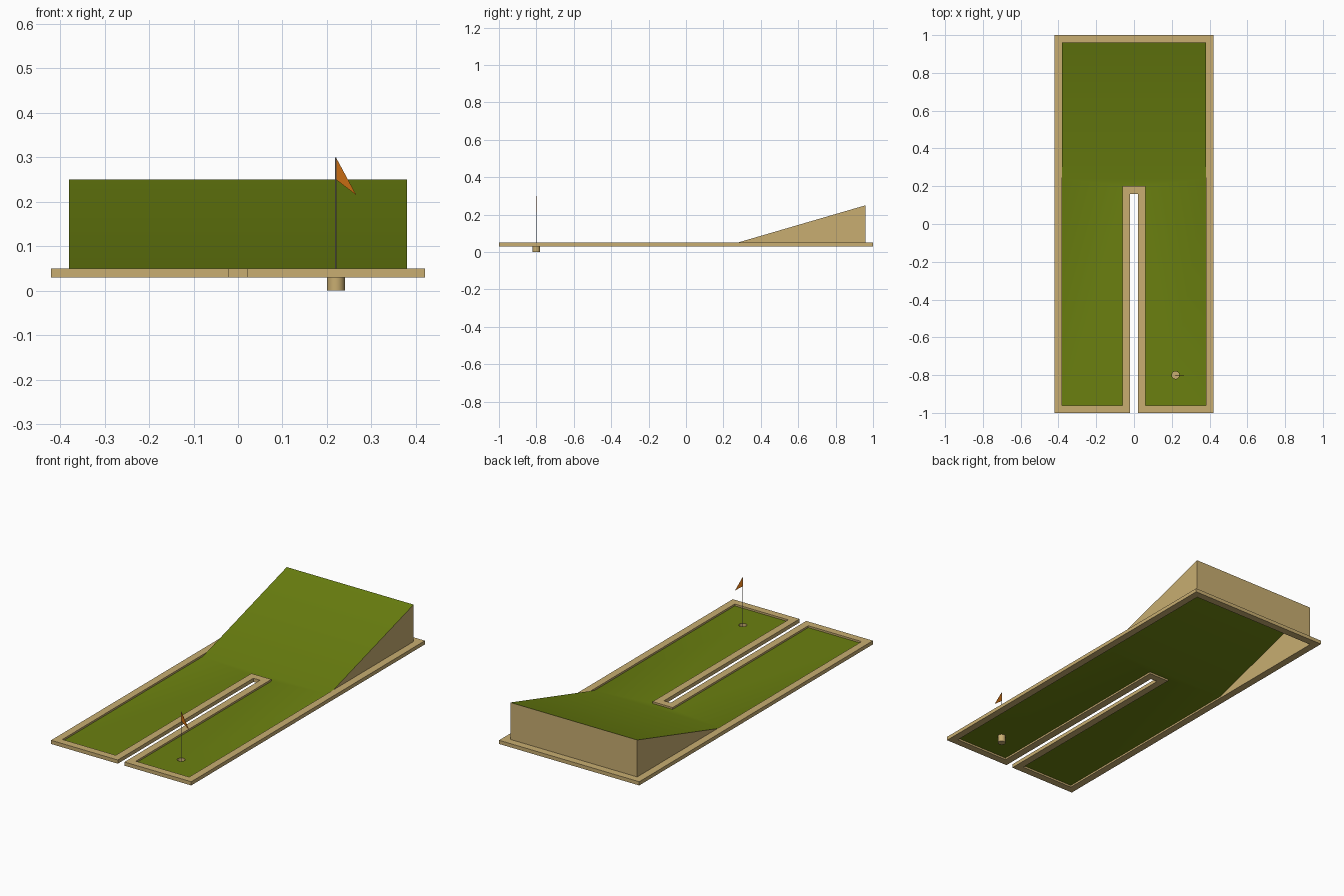
import bpy, bmesh, math
from mathutils import Vector

if "Cube" in bpy.data.objects:
    bpy.data.objects.remove(bpy.data.objects["Cube"])


def material(name, rgb):
    m = bpy.data.materials.new(name)
    m.diffuse_color = (*rgb, 1)
    m.use_nodes = True
    m.node_tree.nodes["Principled BSDF"].inputs["Base Color"].default_value = m.diffuse_color
    return m


WOOD = material("light wood", (0.58, 0.42, 0.165))
TURF = material("turf green", (0.145, 0.215, 0.005))
ORANGE = material("flag orange", (0.58, 0.15, 0.006))
GREY = material("pole grey", (0.30, 0.27, 0.24))

CUP = (0.22, -0.8)
R = 0.02
FLOOR = 0.04


def finish(name, bm, mat, smooth=False):
    me = bpy.data.meshes.new(name)
    bm.to_mesh(me)
    bm.free()
    me.materials.append(mat)
    for p in me.polygons:
        p.use_smooth = smooth
    ob = bpy.data.objects.new(name, me)
    bpy.context.collection.objects.link(ob)
    return ob


def u_outline(edge_x, front, slot_x, slot_end, back):
    # U-shaped outline with a slot open to the front
    return [(-edge_x, front), (-slot_x, front), (-slot_x, slot_end), (slot_x, slot_end),
            (slot_x, front), (edge_x, front), (edge_x, back), (-edge_x, back)]


def fill(bm, loops, z):
    # Fill an outline with a hole in it; return the loops' vertices
    out, edges = [], []
    for loop in loops:
        vs = [bm.verts.new((x, y, z)) for x, y in loop]
        edges += [bm.edges.new((vs[i], vs[(i + 1) % len(vs)])) for i in range(len(vs))]
        out.append(vs)
    bmesh.ops.triangle_fill(bm, use_beauty=True, use_dissolve=False, edges=edges,
                            normal=Vector((0, 0, 1)))
    for f in bm.faces:
        f.normal_update()
        if f.normal.z < 0:
            f.normal_flip()
    return out


# Wooden border around both lanes
bm = bmesh.new()
fill(bm, [u_outline(0.42, -1, 0.02, 0.16, 1), u_outline(0.38, -0.96, 0.06, 0.2, 0.96)], 0.03)
geo = bmesh.ops.extrude_face_region(bm, geom=bm.faces[:])["geom"]
bmesh.ops.translate(bm, vec=(0, 0, 0.02), verts=[g for g in geo if isinstance(g, bmesh.types.BMVert)])
bmesh.ops.recalc_face_normals(bm, faces=bm.faces[:])
finish("border_frame", bm, WOOD)

# Turf sheet: flat lanes with the cup hole, then the rising ramp
bm = bmesh.new()
hole = [(CUP[0] + R * math.cos(i * math.tau / 16), CUP[1] + R * math.sin(i * math.tau / 16))
        for i in range(16)]
outer, _ = fill(bm, [u_outline(0.38, -0.96, 0.06, 0.2, 0.24), hole], FLOOR)
top = [bm.verts.new((x, 0.96, 0.25)) for x in (0.38, -0.38)]
bm.faces.new((outer[7], outer[6], top[0], top[1]))
finish("turf", bm, TURF, True)

# Ramp side walls and back wall, open underneath
bm = bmesh.new()
for s in (1, -1):
    vs = [bm.verts.new((s * 0.38, y, z)) for y, z in ((0.24, FLOOR), (0.96, FLOOR), (0.96, 0.25))]
    bm.faces.new(vs if s > 0 else vs[::-1])
bm.faces.new([bm.verts.new((x, 0.96, z)) for x, z in
              ((0.38, FLOOR), (-0.38, FLOOR), (-0.38, 0.25), (0.38, 0.25))])
finish("ramp_walls", bm, WOOD)

# Cup under the hole, open at the top
bm = bmesh.new()
low = [bm.verts.new((x, y, 0)) for x, y in hole]
high = [bm.verts.new((x, y, FLOOR)) for x, y in hole]
for i in range(16):
    j = (i + 1) % 16
    bm.faces.new((low[i], low[j], high[j], high[i]))
bm.faces.new(low[::-1])
cup = finish("cup", bm, WOOD, True)
bpy.context.view_layer.objects.active = cup
cup.select_set(True)
bpy.ops.object.shade_smooth_by_angle(angle=math.radians(40))

# Flag pole
bm = bmesh.new()
bmesh.ops.create_cone(bm, cap_ends=True, segments=8, radius1=0.002, radius2=0.002, depth=0.3)
bmesh.ops.translate(bm, vec=(*CUP, 0.15), verts=bm.verts[:])
finish("flag_pole", bm, GREY)

# Drooping pennant, a thin plate
bm = bmesh.new()
f = bm.faces.new([bm.verts.new((x, CUP[1] - 0.001, z)) for x, z in
                  ((0.22, 0.25), (0.266, 0.215), (0.22, 0.30))])
geo = bmesh.ops.extrude_face_region(bm, geom=[f])["geom"]
bmesh.ops.translate(bm, vec=(0, 0.002, 0), verts=[g for g in geo if isinstance(g, bmesh.types.BMVert)])
bmesh.ops.recalc_face_normals(bm, faces=bm.faces[:])
finish("flag", bm, ORANGE)
